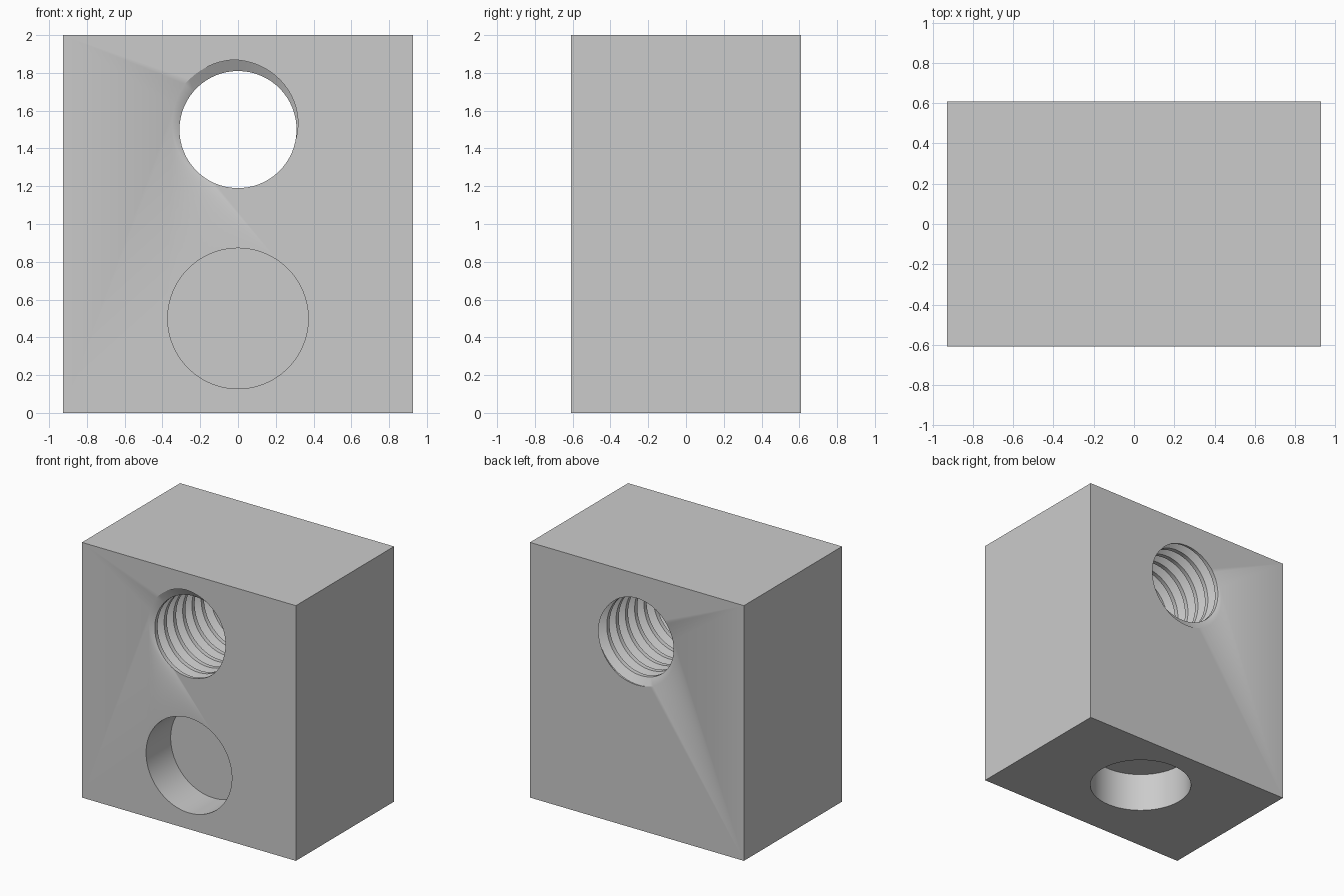
import bpy
import bmesh
from math import cos, sin, pi, radians
from mathutils import Matrix, Vector

if "Cube" in bpy.data.objects:
    bpy.data.objects.remove(bpy.data.objects["Cube"], do_unlink=True)

W, D, H = 1.855, 1.215, 2.0
MAJOR, MINOR = 0.37, 0.31        # thread radii
PITCH = D / 10.575
SEG = 64                         # segments per turn
POCKET_R, POCKET_DEPTH = 0.372, 0.305

grey = bpy.data.materials.new("light_grey")
grey.use_nodes = True
colour = (0.6, 0.6, 0.6, 1)
grey.diffuse_color = colour
grey.node_tree.nodes["Principled BSDF"].inputs["Base Color"].default_value = colour


def make(name, bm):
    bmesh.ops.recalc_face_normals(bm, faces=bm.faces)
    mesh = bpy.data.meshes.new(name)
    bm.to_mesh(mesh)
    bm.free()
    mesh.materials.append(grey)
    ob = bpy.data.objects.new(name, mesh)
    bpy.context.collection.objects.link(ob)
    return ob


def cylinder(name, centre, axis):
    """Pocket cutter: twice the pocket depth, centred on a face."""
    bm = bmesh.new()
    turn = Vector((0, 0, 1)).rotation_difference(Vector(axis)).to_matrix().to_4x4()
    bmesh.ops.create_cone(bm, cap_ends=True, segments=96, radius1=POCKET_R,
                          radius2=POCKET_R, depth=2 * POCKET_DEPTH,
                          matrix=Matrix.Translation(centre) @ turn)
    return make(name, bm)


def tap(name, z):
    """Helical thread cutter along y: land, flank, crest, flank."""
    bm = bmesh.new()
    flank, crest = 0.29 * PITCH, PITCH / 8
    profile = [(-crest / 2 - flank, MINOR), (-crest / 2, MAJOR),
               (crest / 2, MAJOR), (crest / 2 + flank, MINOR)]
    start = -D / 2 - 2 * PITCH
    rows = []
    for i in range(15 * SEG + 1):
        a = radians(117) - 2 * pi * i / SEG
        y = start + PITCH * i / SEG
        rows.append([bm.verts.new((r * cos(a), y + dy, z + r * sin(a)))
                     for dy, r in profile])
    for i in range(len(rows) - 1):
        p, q = rows[i], rows[i + 1]
        for k in range(3):
            bm.faces.new((p[k], p[k + 1], q[k + 1], q[k]))
        if i + 1 + SEG < len(rows):
            bm.faces.new((p[3], rows[i + SEG][0], rows[i + 1 + SEG][0], q[3]))
    # close the last profile gaps at each end, then cap with a fan
    rim = [e for e in bm.edges if e.is_boundary]
    tips = [bm.verts.new((0, s * (D / 2 + 6 * PITCH), z)) for s in (-1, 1)]
    for e in rim:
        a, b = e.verts
        bm.faces.new((a, b, tips[a.co.y > 0]))
    # stitch the open radial slit between the ends of the first and last turn
    bmesh.ops.holes_fill(bm, edges=[e for e in bm.edges if e.is_boundary], sides=0)
    return make(name, bm)


# Solid block
bm = bmesh.new()
bmesh.ops.create_cube(bm, size=1, matrix=Matrix.Translation((0, 0, H / 2))
                      @ Matrix.Diagonal((W, D, H, 1)))
block = make("threaded_block", bm)

# Threaded through hole, front pocket and underside pocket
cutters = [tap("thread_cutter", 1.5),
           cylinder("front_pocket_cutter", (0, -D / 2, 0.5), (0, 1, 0)),
           cylinder("base_pocket_cutter", (0, 0.076, 0), (0, 0, 1))]
bpy.context.view_layer.objects.active = block
for cutter in cutters:
    cutter.hide_render = True
    mod = block.modifiers.new(cutter.name, "BOOLEAN")
    mod.operation, mod.solver, mod.object = "DIFFERENCE", "EXACT", cutter
    bpy.ops.object.modifier_apply(modifier=mod.name)
    bpy.data.objects.remove(cutter, do_unlink=True)

# Smooth hole walls with crisp edges
for ob in bpy.context.selected_objects:
    ob.select_set(False)
block.select_set(True)
bpy.ops.object.shade_smooth_by_angle(angle=radians(30))
